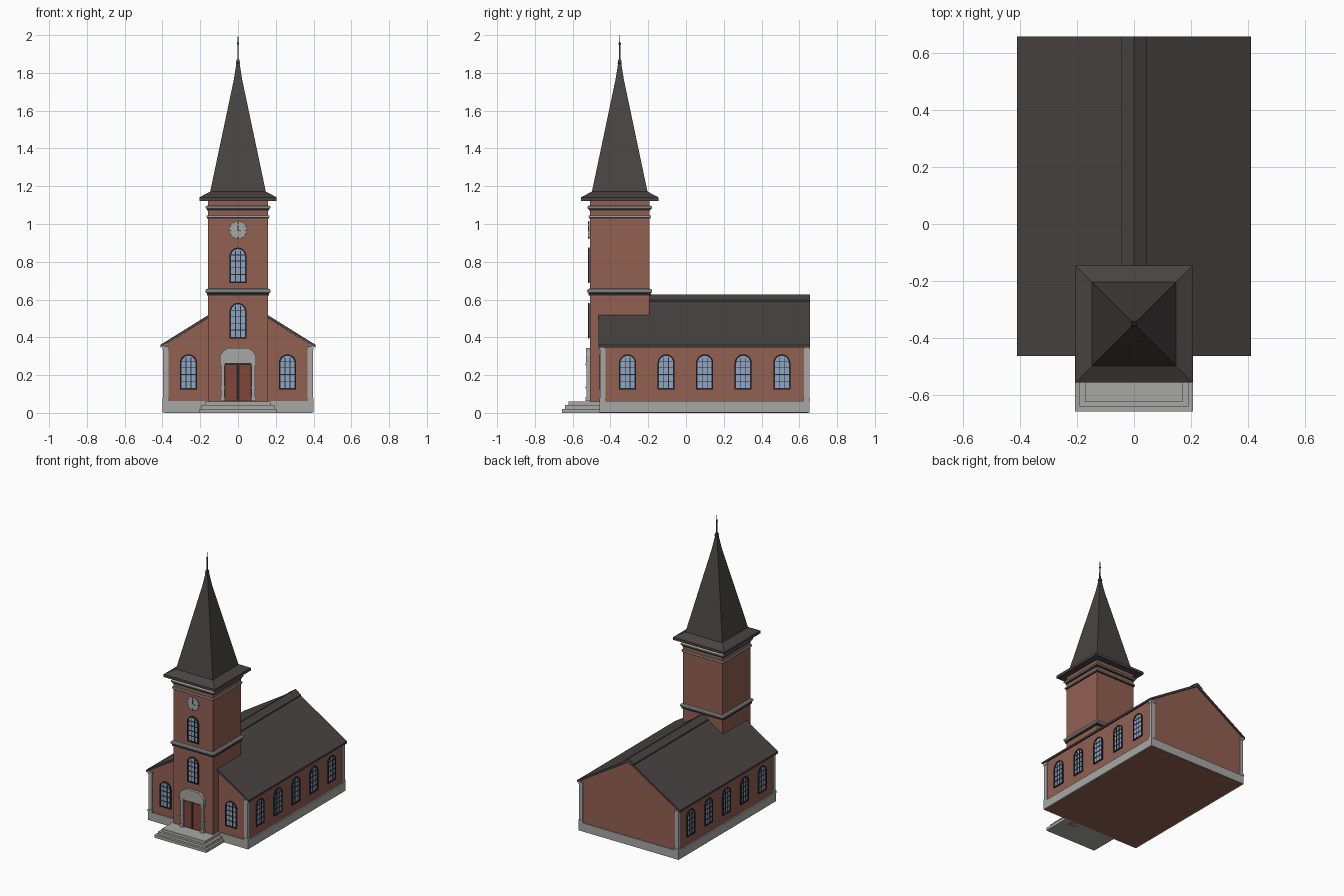
import bpy, bmesh, math
from mathutils import Matrix, Vector

if "Cube" in bpy.data.objects:
    bpy.data.objects.remove(bpy.data.objects["Cube"])


def material(name, rgb):
    m = bpy.data.materials.new(name)
    m.diffuse_color = (*rgb, 1)
    m.use_nodes = True
    m.node_tree.nodes["Principled BSDF"].inputs["Base Color"].default_value = m.diffuse_color
    return m


BRICK = material("brick", (0.29, 0.115, 0.083))
STONE = material("pale stone", (0.39, 0.39, 0.375))
SLATE = material("dark slate", (0.064, 0.057, 0.055))
GLASS = material("blue glass", (0.28, 0.38, 0.56))
FRAME = material("black frame", (0.02, 0.024, 0.028))
DOOR = material("brown door", (0.22, 0.062, 0.040))
TY = -0.351          # tower centre
TF = -0.511          # tower front face
TH = 0.158           # tower half width


def finish(name, bm, mat, mtx=None):
    bmesh.ops.recalc_face_normals(bm, faces=bm.faces)
    me = bpy.data.meshes.new(name)
    bm.to_mesh(me)
    bm.free()
    me.materials.append(mat)
    ob = bpy.data.objects.new(name, me)
    if mtx:
        ob.matrix_world = mtx
    bpy.context.collection.objects.link(ob)
    return ob


def boxes(name, mat, spans, mtx=None):
    """Each span is x0, x1, y0, y1, z0, z1."""
    bm = bmesh.new()
    for x0, x1, y0, y1, z0, z1 in spans:
        m = Matrix.Translation(((x0 + x1) / 2, (y0 + y1) / 2, (z0 + z1) / 2)) @ \
            Matrix.Diagonal((x1 - x0, y1 - y0, z1 - z0, 1))
        bmesh.ops.create_cube(bm, size=1, matrix=m)
    return finish(name, bm, mat, mtx)


def extrude(name, mat, pts, y0, y1, mtx=None):
    """Profile in xz, extruded along y."""
    bm = bmesh.new()
    f = bm.faces.new([bm.verts.new((x, y0, z)) for x, z in pts])
    r = bmesh.ops.extrude_face_region(bm, geom=[f])
    bmesh.ops.translate(bm, vec=(0, y1 - y0, 0),
                        verts=[v for v in r["geom"] if isinstance(v, bmesh.types.BMVert)])
    return finish(name, bm, mat, mtx)


def square_loft(name, mat, rings):
    """Stack of square rings (half width, z) around the tower axis."""
    bm = bmesh.new()
    loops = [[bm.verts.new((sx * h, TY + sy * h, z))
              for sx, sy in ((-1, -1), (1, -1), (1, 1), (-1, 1))] for h, z in rings]
    for a, b in zip(loops, loops[1:]):
        for i in range(4):
            j = (i + 1) % 4
            bm.faces.new((a[i], a[j], b[j], b[i]))
    bm.faces.new(loops[0])
    bm.faces.new(loops[-1])
    return finish(name, bm, mat)


def arch(w, h, n=10):
    """Round-arched outline, base at z = 0."""
    pts = [(-w, 0), (w, 0)]
    return pts + [(w * math.cos(math.pi * i / n), h - w + w * math.sin(math.pi * i / n))
                  for i in range(n + 1)]


def window(name, pos, angle=0):
    """Arched window facing -y before turning: pane, frame ring and glazing bars."""
    mtx = Matrix.Translation(pos) @ Matrix.Rotation(angle, 4, "Z")
    w, h, t = 0.045, 0.187, 0.008
    inner = [(x, z + t) for x, z in arch(w - t, h - 2 * t)]
    extrude(name + "_pane", GLASS, inner, -0.003, 0.002, mtx)
    bm = bmesh.new()
    loops = [[bm.verts.new((x, y, z)) for x, z in p]
             for y in (-0.008, 0.001) for p in (arch(w, h), inner)]
    n = len(inner)
    for a, b in ((0, 1), (1, 3), (3, 2), (2, 0)):
        for i in range(n):
            j = (i + 1) % n
            bm.faces.new((loops[a][i], loops[a][j], loops[b][j], loops[b][i]))
    finish(name + "_frame", bm, FRAME, mtx)
    bars = [(x - 0.002, x + 0.002, -0.006, 0, t, h - 0.017) for x in (-0.013, 0.013)]
    bars += [(-w + t, w - t, -0.006, 0, z - 0.002, z + 0.002) for z in (0.044, 0.08, 0.116, 0.148)]
    boxes(name + "_bars", FRAME, bars, mtx)


# Nave: brick body with gables, stone plinth, corner pilasters
extrude("nave_walls", BRICK, [(-0.39, 0), (0.39, 0), (0.39, 0.357), (0, 0.6), (-0.39, 0.357)],
        -0.45, 0.648)
boxes("plinth", STONE, [(-0.4, -0.385, -0.457, 0.655, 0.001, 0.062),
                        (0.385, 0.4, -0.457, 0.655, 0.001, 0.062),
                        (-0.385, 0.385, -0.457, -0.44, 0.001, 0.062),
                        (-0.385, 0.385, 0.64, 0.655, 0.001, 0.062)])
pil = []
for sx in (-1, 1):
    for sy, ye in ((-1, -0.455), (1, 0.653)):
        for d, z0, z1 in ((0, 0.06, 0.352), (0.004, 0.06, 0.078), (0.004, 0.335, 0.352)):
            xs = sorted((sx * (0.396 + d), sx * (0.368 - d)))
            ys = sorted((ye + sy * d, ye - sy * (0.028 + d)))
            pil.append((*xs, *ys, z0, z1))
boxes("corner_pilasters", STONE, pil)

# Nave roof and raised ridge cap
extrude("nave_roof", SLATE, [(-0.411, 0.346), (-0.411, 0.36), (0, 0.616), (0.411, 0.36),
                             (0.411, 0.346), (0, 0.598)], -0.463, 0.657)
extrude("ridge_cap", SLATE, [(-0.043, 0.585), (-0.043, 0.597), (0, 0.626), (0.043, 0.597),
                             (0.043, 0.585), (0, 0.605)], TY, 0.6575)

# Tower body, string courses and cornice
square_loft("tower_walls", BRICK, [(TH, 0), (TH, 1.13)])
square_loft("middle_band", STONE, [(TH, 0.632), (0.167, 0.634), (0.172, 0.64), (0.172, 0.65),
                                   (0.167, 0.656), (TH, 0.658)])
square_loft("middle_band_shadow_line", FRAME, [(0.165, 0.622), (0.165, 0.633)])
square_loft("thin_band", STONE, [(0.166, 1.037), (0.166, 1.046)])
square_loft("thin_band_line", FRAME, [(0.163, 1.03), (0.163, 1.038)])
square_loft("upper_band", STONE, [(TH, 1.078), (0.167, 1.08), (0.171, 1.085), (0.171, 1.092),
                                  (0.167, 1.096), (TH, 1.098)])
square_loft("upper_band_line", FRAME, [(0.163, 1.071), (0.163, 1.08)])

# Spire with flared eave, rod and knob
square_loft("spire", SLATE, [(0.205, 1.122), (0.205, 1.141), (0.147, 1.172), (0.022, 1.765),
                             (0.006, 1.865)])
square_loft("spire_collar", SLATE, [(0.007, 1.845), (0.011, 1.852), (0.007, 1.872)])
square_loft("finial_rod", SLATE, [(0.004, 1.86), (0.003, 1.95), (0.001, 2.0)])
bm = bmesh.new()
bmesh.ops.create_icosphere(bm, subdivisions=2, radius=0.007,
                           matrix=Matrix.Translation((0, TY, 1.955)))
finish("finial_knob", bm, SLATE)

# Front steps
boxes("front_steps", STONE, [(-w, w, y, -0.45, z, z + 0.0205)
                             for w, y, z in ((0.207, -0.657, 0), (0.192, -0.64, 0.0205),
                                             (0.172, -0.622, 0.041))])

# Door leaves, panels and stone surround
boxes("door_frame", FRAME, [(-0.074, 0.074, TF - 0.003, TF + 0.005, 0.062, 0.264)])
boxes("door_leaves", DOOR, [(s - 0.031, s + 0.031, TF - 0.007, TF, 0.066, 0.254)
                            for s in (-0.036, 0.036)])
boxes("door_handles", FRAME, [(-0.011, -0.007, TF - 0.009, TF, 0.07, 0.25),
                              (0.007, 0.011, TF - 0.009, TF, 0.07, 0.25)])
sur = []
for s in (-1, 1):
    for a, b, d, z0, z1 in ((0.072, 0.09, 0.016, 0.062, 0.27), (0.069, 0.095, 0.02, 0.062, 0.085),
                            (0.069, 0.095, 0.02, 0.13, 0.14), (0.069, 0.095, 0.02, 0.25, 0.265)):
        sur.append((*sorted((s * a, s * b)), TF - d, TF + 0.004, z0, z1))
boxes("door_pilasters", STONE, sur)
extrude("door_hood", STONE, [(-0.095, 0.262), (0.095, 0.262), (0.095, 0.302), (0.08, 0.326),
                             (0.055, 0.344), (-0.055, 0.344), (-0.08, 0.326), (-0.095, 0.302)],
        TF - 0.018, TF + 0.004)

# Windows: tower, nave front, nave sides
window("lower_tower_window", (0, TF, 0.395))
window("upper_tower_window", (0, TF, 0.688))
for s, side in ((-1, "left"), (1, "right")):
    window("front_window_" + side, (s * 0.262, -0.45, 0.123))
    for i in range(5):
        window(f"{side}_window_{i + 1}", (s * 0.39, -0.309 + 0.204 * i, 0.123), s * math.pi / 2)

# Clock: disc, hour marks and hands
C = Vector((0, TF, 0.968))
dial = [(0.048 * math.cos(math.tau * i / 24), 0.048 * math.sin(math.tau * i / 24))
        for i in range(24)]
extrude("clock_face", STONE, dial, -0.006, 0.001, Matrix.Translation(C))
for i in range(12):
    long = 0.013 if i % 3 == 0 else 0.006
    boxes(f"hour_mark_{i + 1}", FRAME, [(-0.0015, 0.0015, -0.0075, 0, 0.046 - long, 0.046)],
          Matrix.Translation(C) @ Matrix.Rotation(math.tau * i / 12, 4, "Y"))
for nm, ang, ln in (("hour_hand", 1.9, 0.018), ("minute_hand", 0.0, 0.027)):
    boxes(nm, FRAME, [(-0.0015, 0.0015, -0.008, 0, -0.004, ln)],
          Matrix.Translation(C) @ Matrix.Rotation(ang, 4, "Y"))
